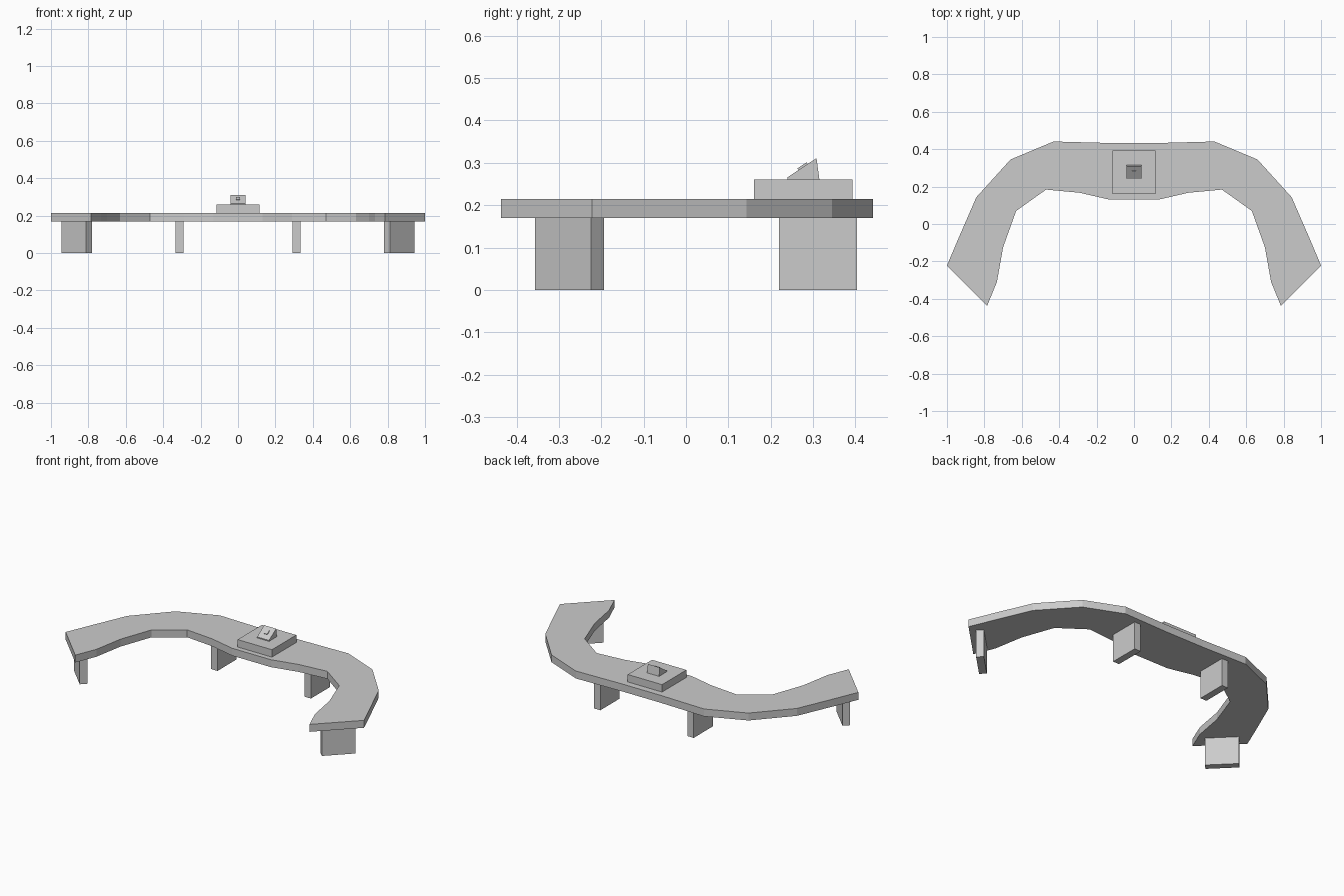
import bpy, bmesh
from math import radians, atan2
from mathutils import Vector

if "Cube" in bpy.data.objects:
    bpy.data.objects.remove(bpy.data.objects["Cube"])


def prism(name, pts, vec):
    """Extrude a closed polygon of 3D points along vec."""
    bm = bmesh.new()
    face = bm.faces.new([bm.verts.new(p) for p in pts])
    ext = bmesh.ops.extrude_face_region(bm, geom=[face])
    moved = [g for g in ext["geom"] if isinstance(g, bmesh.types.BMVert)]
    bmesh.ops.translate(bm, verts=moved, vec=Vector(vec))
    bmesh.ops.recalc_face_normals(bm, faces=bm.faces)
    mesh = bpy.data.meshes.new(name)
    bm.to_mesh(mesh)
    bm.free()
    obj = bpy.data.objects.new(name, mesh)
    bpy.context.collection.objects.link(obj)
    return obj


def box(name, center, size, rot=(0, 0, 0)):
    bpy.ops.mesh.primitive_cube_add(size=1, location=center, rotation=rot)
    obj = bpy.context.object
    obj.name = name
    obj.scale = size
    return obj


LEG_H, TOP_Z = 0.17, 0.215

# Curved desk top: right half outline, mirrored to the left
right = [(0.13, 0.433), (0.43, 0.441), (0.66, 0.345), (0.843, 0.143),
         (0.94, -0.08), (1.0, -0.222), (0.785, -0.437), (0.733, -0.31),
         (0.70, -0.125), (0.63, 0.07), (0.47, 0.184), (0.29, 0.167), (0.13, 0.13)]
outline = right + [(-x, y) for x, y in reversed(right)]
prism("desk_top", [(x, y, LEG_H) for x, y in outline], (0, 0, TOP_Z - LEG_H))

# Panel legs: two inner, two at the angled ends
for side, s in (("right", 1), ("left", -1)):
    box(f"inner_leg_{side}", (s * 0.313, 0.312, LEG_H / 2), (0.043, 0.184, LEG_H))
    box(f"end_leg_{side}", (s * 0.8625, -0.275, LEG_H / 2),
        (0.187, 0.043, LEG_H), (0, 0, s * radians(45)))

# Raised square base in the middle
box("raised_base", (0, 0.277, (TOP_Z + 0.26) / 2), (0.23, 0.233, 0.26 - TOP_Z))

# Wedge-shaped console with sloped front
wedge = [(0.24, 0.26), (0.24, 0.266), (0.308, 0.311), (0.315, 0.26)]
prism("console", [(-0.04, y, z) for y, z in wedge], (0.08, 0, 0))

# Small raised button on the slope
slope = atan2(0.045, 0.068)
box("console_button", (0, 0.276, 0.2905), (0.022, 0.026, 0.008), (slope, 0, 0))
